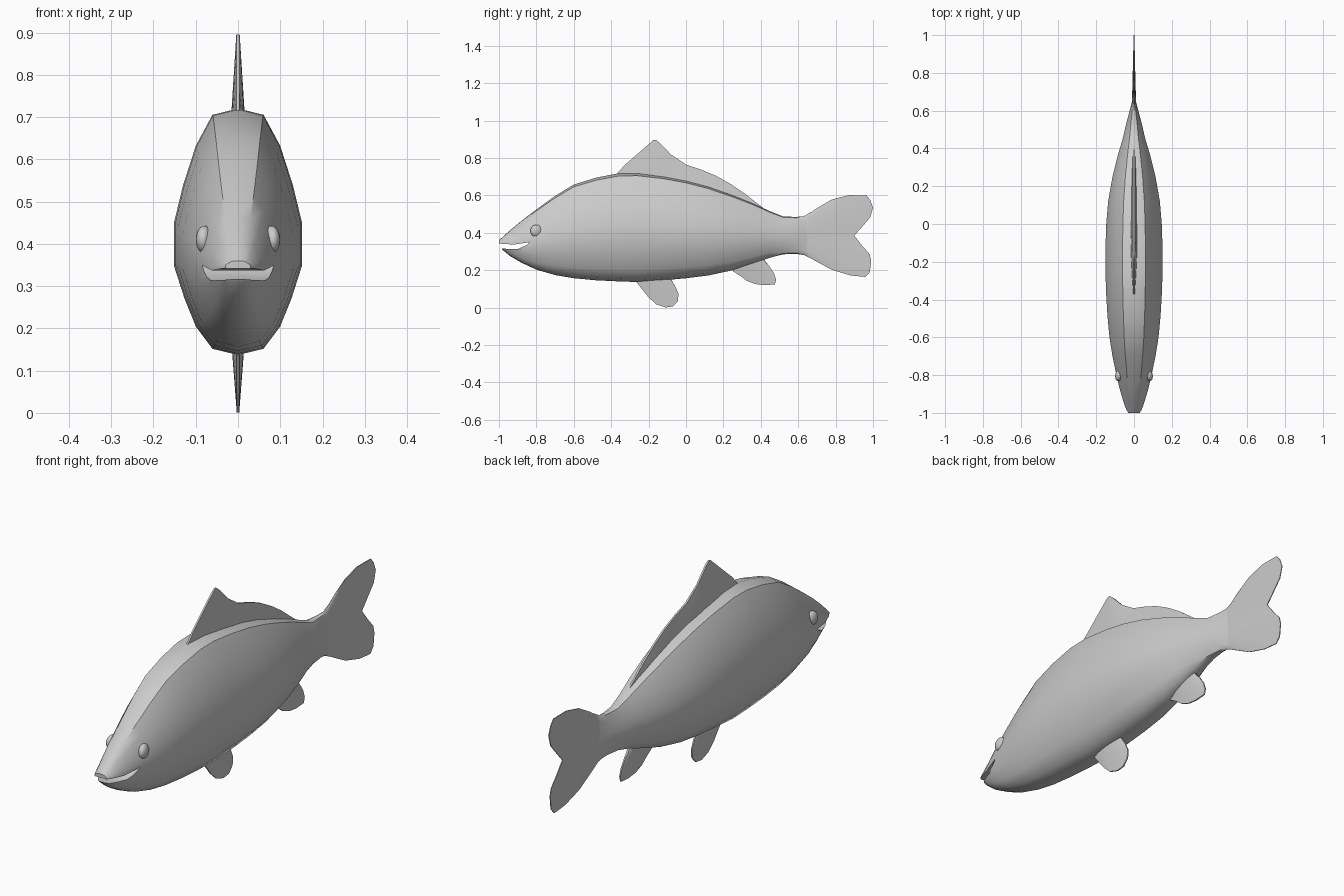
import bpy, bmesh, math

if "Cube" in bpy.data.objects:
    bpy.data.objects.remove(bpy.data.objects["Cube"])


def make_object(name, bm, angle=40):
    bmesh.ops.remove_doubles(bm, verts=bm.verts, dist=1e-5)
    bmesh.ops.recalc_face_normals(bm, faces=bm.faces)
    mesh = bpy.data.meshes.new(name)
    bm.to_mesh(mesh)
    bm.free()
    ob = bpy.data.objects.new(name, mesh)
    bpy.context.collection.objects.link(ob)
    smooth(ob, angle)
    return ob


def smooth(ob, angle):
    bpy.ops.object.select_all(action='DESELECT')
    bpy.context.view_layer.objects.active = ob
    ob.select_set(True)
    bpy.ops.object.shade_smooth_by_angle(angle=math.radians(angle))


def loft(bm, rings):
    """Skin closed rings of points and cap both ends."""
    vs = [[bm.verts.new(p) for p in r] for r in rings]
    n = len(vs[0])
    for a, b in zip(vs, vs[1:]):
        for i in range(n):
            bm.faces.new((a[i], a[(i + 1) % n], b[(i + 1) % n], b[i]))
    bm.faces.new(vs[0])
    bm.faces.new(vs[-1])


def fin(name, base_a, base_b, edge, t, rim):
    """Thin tapering fin between a straight root and a (y, z) outline."""
    bm = bmesh.new()
    rings = []
    n = len(edge) - 1
    for i, (ey, ez) in enumerate(edge):
        u = i / n
        by = base_a[0] + (base_b[0] - base_a[0]) * u
        bz = base_a[1] + (base_b[1] - base_a[1]) * u
        belly = max(math.sin(math.pi * u), 0) ** 0.5
        side = []
        for f in (0, 0.35, 0.7, 1):
            w = rim + (t - rim) * (1 - f) * belly
            side.append((w, by + (ey - by) * f, bz + (ez - bz) * f))
        rings.append(side + [(-x, y, z) for x, y, z in reversed(side)])
    loft(bm, rings)
    return make_object(name, bm, 50)


# Body: stations of (y, top z, bottom z, half width)
stations = [
    (-1.0, .36, .335, .03), (-.98, .378, .308, .042), (-.94, .414, .275, .056),
    (-.88, .464, .24, .074), (-.8, .525, .203, .093), (-.7, .597, .174, .114),
    (-.6, .658, .157, .13), (-.48, .695, .146, .141), (-.36, .718, .14, .148),
    (-.26, .72, .137, .151), (-.12, .703, .146, .151), (0, .68, .157, .147),
    (.12, .648, .172, .137), (.25, .602, .2, .114), (.36, .557, .235, .087),
    (.45, .515, .267, .06), (.52, .487, .285, .044), (.59, .485, .287, .026),
    (.63, .489, .281, .015), (.67, .512, .262, .005)]
half = [(0, 1), (.4, .95), (.66, .7), (.86, .38), (1, .08),
        (1, -.28), (.84, -.54), (.66, -.77), (.4, -.95), (0, -1)]
section = half + [(-x, z) for x, z in reversed(half[1:-1])]
bm = bmesh.new()
loft(bm, [[(w * x, y, (top + bot) / 2 + z * (top - bot) / 2) for x, z in section]
          for y, top, bot, w in stations])
body = make_object("body", bm)

# Mouth opening cut through the snout
mouth = [(-1.05, .345), (-.98, .341), (-.92, .337), (-.86, .346), (-.835, .35),
         (-.85, .336), (-.9, .313), (-.975, .315), (-1.05, .325)]
bm = bmesh.new()
loft(bm, [[(x, y, z) for y, z in mouth] for x in (-.2, .2)])
cutter = make_object("mouth_cutter", bm)
cutter.hide_render = True
mod = body.modifiers.new("mouth", 'BOOLEAN')
mod.operation = 'DIFFERENCE'
mod.solver = 'EXACT'
mod.object = cutter
bpy.context.view_layer.objects.active = body
bpy.ops.object.modifier_apply(modifier=mod.name)
bpy.data.objects.remove(cutter)
smooth(body, 40)

# Fins along the centre line
fin("dorsal_fin", (-.35, .66), (.43, .48),
    [(-.375, .71), (-.33, .76), (-.27, .812), (-.21, .865), (-.175, .895),
     (-.16, .896), (-.14, .88), (-.08, .818), (0, .765), (.08, .738), (.16, .705),
     (.24, .66), (.31, .613), (.38, .558), (.43, .52)], .024, .004)
fin("pelvic_fin", (-.27, .17), (-.07, .17),
    [(-.275, .15), (-.24, .105), (-.2, .055), (-.16, .018), (-.11, .001),
     (-.07, .006), (-.043, .035), (-.04, .075), (-.058, .115), (-.085, .15)],
    .016, .003)
fin("anal_fin", (.25, .23), (.41, .28),
    [(.25, .195), (.29, .17), (.325, .143), (.37, .126), (.42, .12), (.475, .124),
     (.482, .15), (.47, .185), (.445, .222), (.41, .258)], .016, .003)
fin("tail_fin", (.61, .47), (.61, .3),
    [(.64, .489), (.7, .532), (.78, .578), (.87, .601), (.965, .6), (.985, .575),
     (1.0, .535), (.985, .482), (.94, .43), (.9, .385), (.94, .333), (.982, .285),
     (.99, .25), (.983, .19), (.96, .164), (.88, .172), (.78, .202), (.7, .245),
     (.64, .279)], .012, .002)

# Eyes
for s, side in ((-1, "left"), (1, "right")):
    bpy.ops.mesh.primitive_uv_sphere_add(segments=20, ring_count=12, radius=1,
                                         location=(s * .079, -.8, .41))
    eye = bpy.context.object
    eye.name = side + "_eye"
    eye.scale = (.02, .033, .033)
    eye.rotation_euler = (0, 0, s * math.radians(12))
    smooth(eye, 60)
